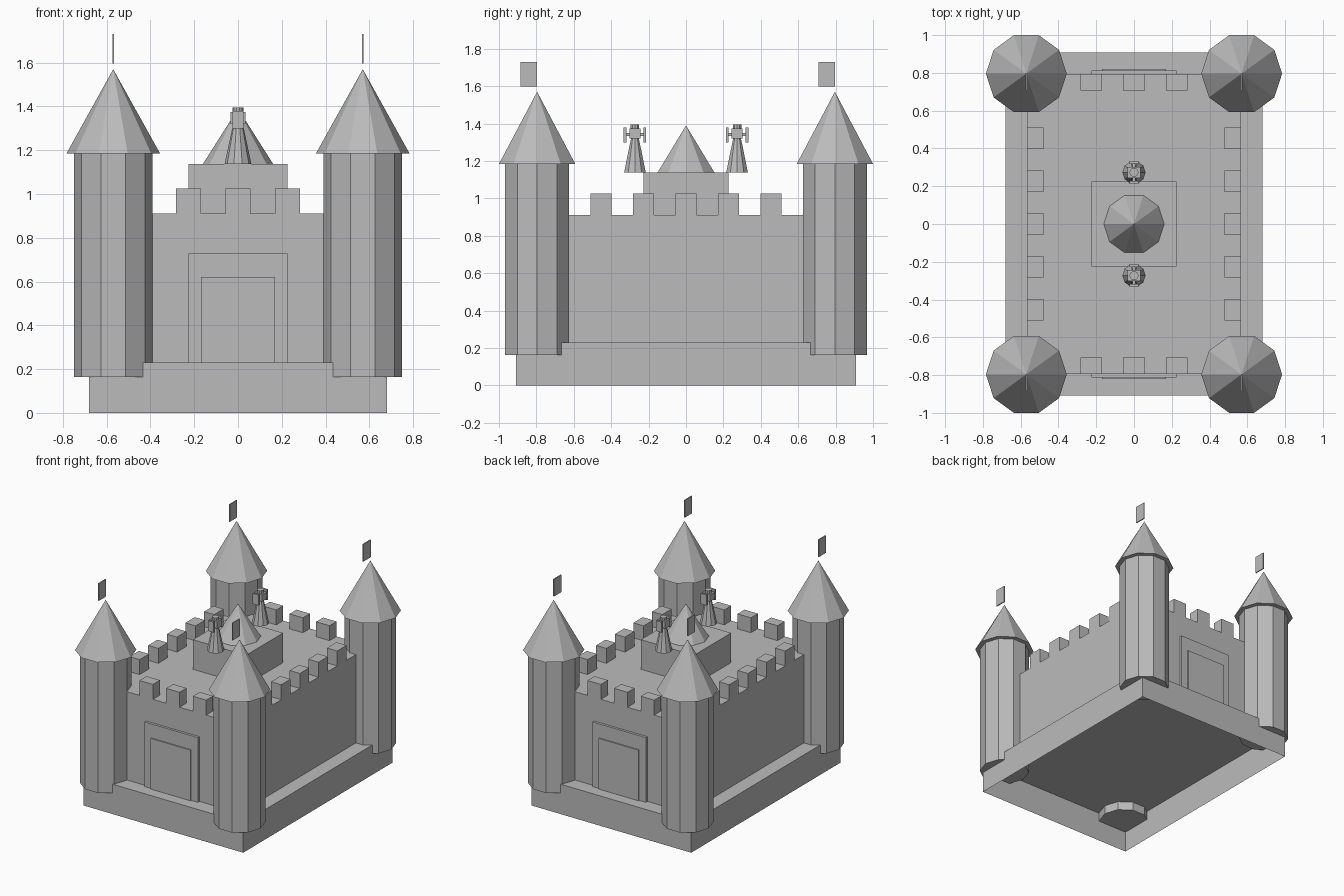
import bpy, bmesh, math
from mathutils import Matrix, Vector

if "Cube" in bpy.data.objects:
    bpy.data.objects.remove(bpy.data.objects["Cube"])

stone = bpy.data.materials.new("stone_grey")
stone.diffuse_color = (0.5, 0.5, 0.5, 1)
stone.use_nodes = True
stone.node_tree.nodes["Principled BSDF"].inputs["Base Color"].default_value = stone.diffuse_color


def finish(name, bm):
    me = bpy.data.meshes.new(name)
    bm.to_mesh(me)
    bm.free()
    me.materials.append(stone)
    ob = bpy.data.objects.new(name, me)
    bpy.context.collection.objects.link(ob)
    return ob


def box(name, x0, x1, y0, y1, z0, z1, open_bottom=False):
    bm = bmesh.new()
    bmesh.ops.create_cube(bm, size=1)
    size = Vector((x1 - x0, y1 - y0, z1 - z0))
    mid = Vector((x0 + x1, y0 + y1, z0 + z1)) / 2
    for v in bm.verts:
        v.co = Vector((v.co.x * size.x, v.co.y * size.y, v.co.z * size.z)) + mid
    if open_bottom:
        bm.normal_update()
        low = [f for f in bm.faces if f.normal.z < -0.9]
        bmesh.ops.delete(bm, geom=low, context='FACES_ONLY')
    return finish(name, bm)


def cone(name, x, y, z0, z1, r0, r1, sides=10):
    # corners lie on the x axis through the centre
    bm = bmesh.new()
    rings = []
    for r, z in ((r0, z0), (r1, z1)):
        n = sides if r > 0 else 1
        rings.append([bm.verts.new((x + r * math.cos(math.tau * i / sides),
                                    y + r * math.sin(math.tau * i / sides), z))
                      for i in range(n)])
    a, b = rings
    for i in range(sides):
        j = (i + 1) % sides
        if len(b) == 1:
            bm.faces.new((a[i], a[j], b[0]))
        else:
            bm.faces.new((a[i], a[j], b[j], b[i]))
    bm.faces.new(a[::-1])
    if len(b) > 1:
        bm.faces.new(b)
    return finish(name, bm)


# hollow plinth and main walls
box("plinth", -0.68, 0.68, -0.908, 0.908, 0, 0.23, open_bottom=True)
box("castle_body", -0.567, 0.567, -0.793, 0.793, 0.23, 0.91)

# battlements
h = 0.057
for s in (-1, 1):
    for i in range(-1, 2):
        c = i * 0.227
        y = sorted((s * 0.708, s * 0.793))
        box("end_merlon", c - h, c + h, *y, 0.91, 1.025)
    for i in range(-2, 3):
        c = i * 0.227
        x = sorted((s * 0.48, s * 0.567))
        box("side_merlon", *x, c - h, c + h, 0.91, 1.025)

# gates at both ends
for s in (-1, 1):
    box("gate_frame", -0.226, 0.226, *sorted((s * 0.793, s * 0.812)), 0.23, 0.728)
    box("gate_panel", -0.17, 0.17, *sorted((s * 0.812, s * 0.821)), 0.23, 0.62)

# corner towers with roofs and flags
for x in (-0.57, 0.57):
    for y in (-0.796, 0.796):
        cone("tower", x, y, 0.163, 1.185, 0.18, 0.18)
        cone("tower_roof", x, y, 1.185, 1.57, 0.214, 0)
        box("flag", x - 0.004, x + 0.004, y - 0.088, y, 1.597, 1.73)

# central keep
box("keep", -0.226, 0.226, -0.226, 0.226, 0.91, 1.138)
cone("keep_roof", 0, 0, 1.138, 1.39, 0.16, 0)

# small turret ornaments beside the keep
for y in (-0.273, 0.273):
    cone("ornament_body", 0, y, 1.138, 1.325, 0.061, 0.021)
    box("ornament_head", -0.034, 0.034, y - 0.029, y + 0.029, 1.32, 1.374)
    cone("ornament_cap", 0, y, 1.374, 1.395, 0.024, 0.024)
    box("ornament_axle", -0.008, 0.008, y - 0.046, y + 0.046, 1.334, 1.35)
    for s in (-1, 1):
        box("ornament_plate", -0.024, 0.024,
            *sorted((y + s * 0.045, y + s * 0.06)), 1.3, 1.38)
